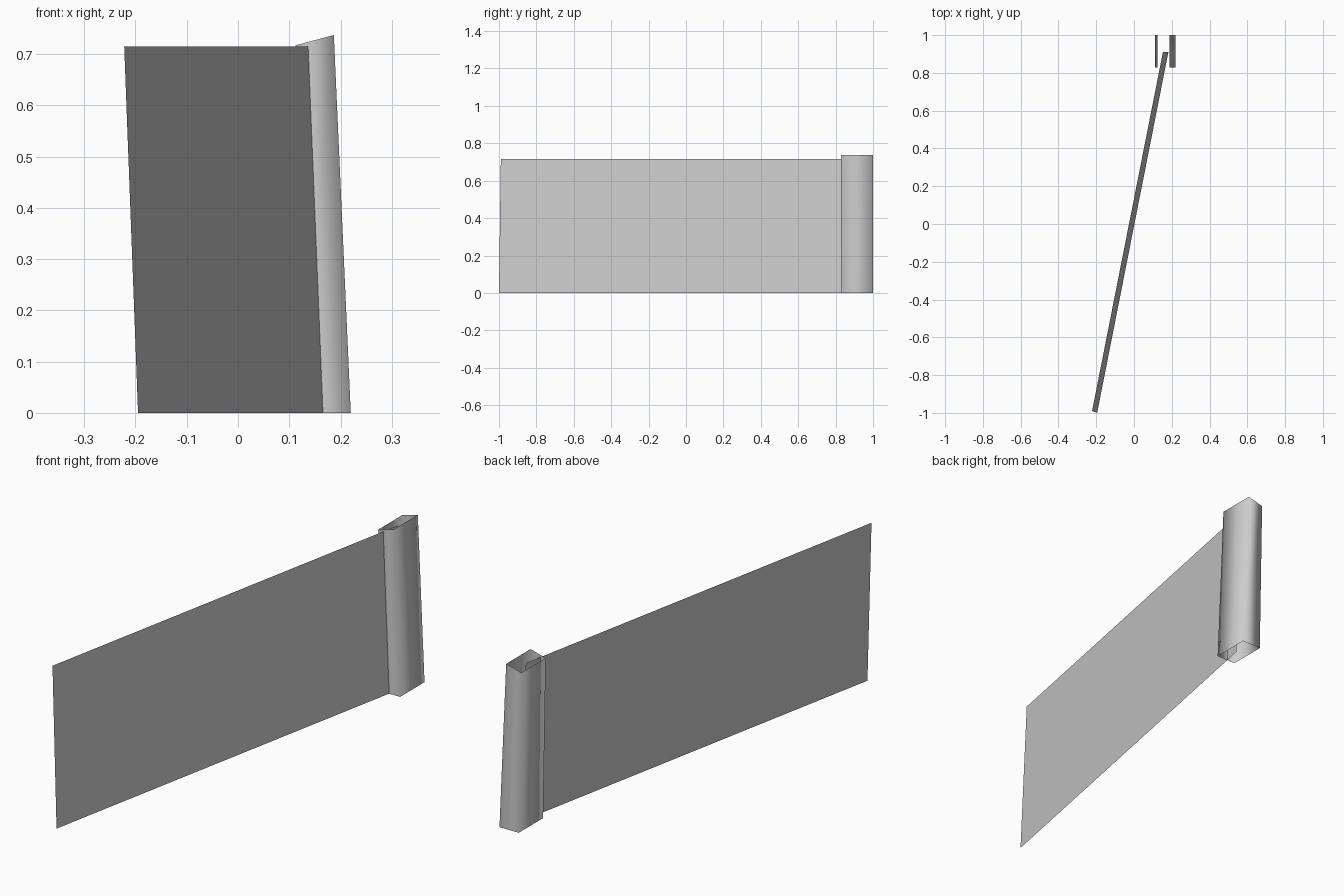
import bpy

if "Cube" in bpy.data.objects:
    bpy.data.objects.remove(bpy.data.objects["Cube"])


def material(name, colour):
    mat = bpy.data.materials.new(name)
    mat.diffuse_color = (*colour, 1.0)
    mat.use_nodes = True
    mat.node_tree.nodes["Principled BSDF"].inputs["Base Color"].default_value = mat.diffuse_color
    return mat


def build(name, verts, faces, mat, smooth=False):
    mesh = bpy.data.meshes.new(name)
    mesh.from_pydata(verts, [], faces)
    mesh.materials.append(mat)
    for face in mesh.polygons:
        face.use_smooth = smooth
    obj = bpy.data.objects.new(name, mesh)
    bpy.context.collection.objects.link(obj)
    return obj


grey = material("light grey", (0.6, 0.6, 0.6))

# Long thin panel, leaning slightly, ending inside the post
build("panel",
      [(-0.195, -1.0, 0), (0.182, 0.91, 0), (0.153, 0.91, 0.715), (-0.222, -0.99, 0.715)],
      [(0, 1, 2, 3)], grey)

# Hollow four-sided post, open at both ends, with a sloping top
y0, y1 = 0.828, 1.0
bottom = [(0.125, y0, 0), (0.22, y0, 0), (0.22, y1, 0), (0.125, y1, 0)]
top = [(0.112, y0, 0.717), (0.187, y0, 0.737), (0.187, y1, 0.737), (0.112, y1, 0.717)]
sides = [(i, (i + 1) % 4, (i + 1) % 4 + 4, i + 4) for i in range(4)]
build("post", bottom + top, sides, grey, smooth=True)
